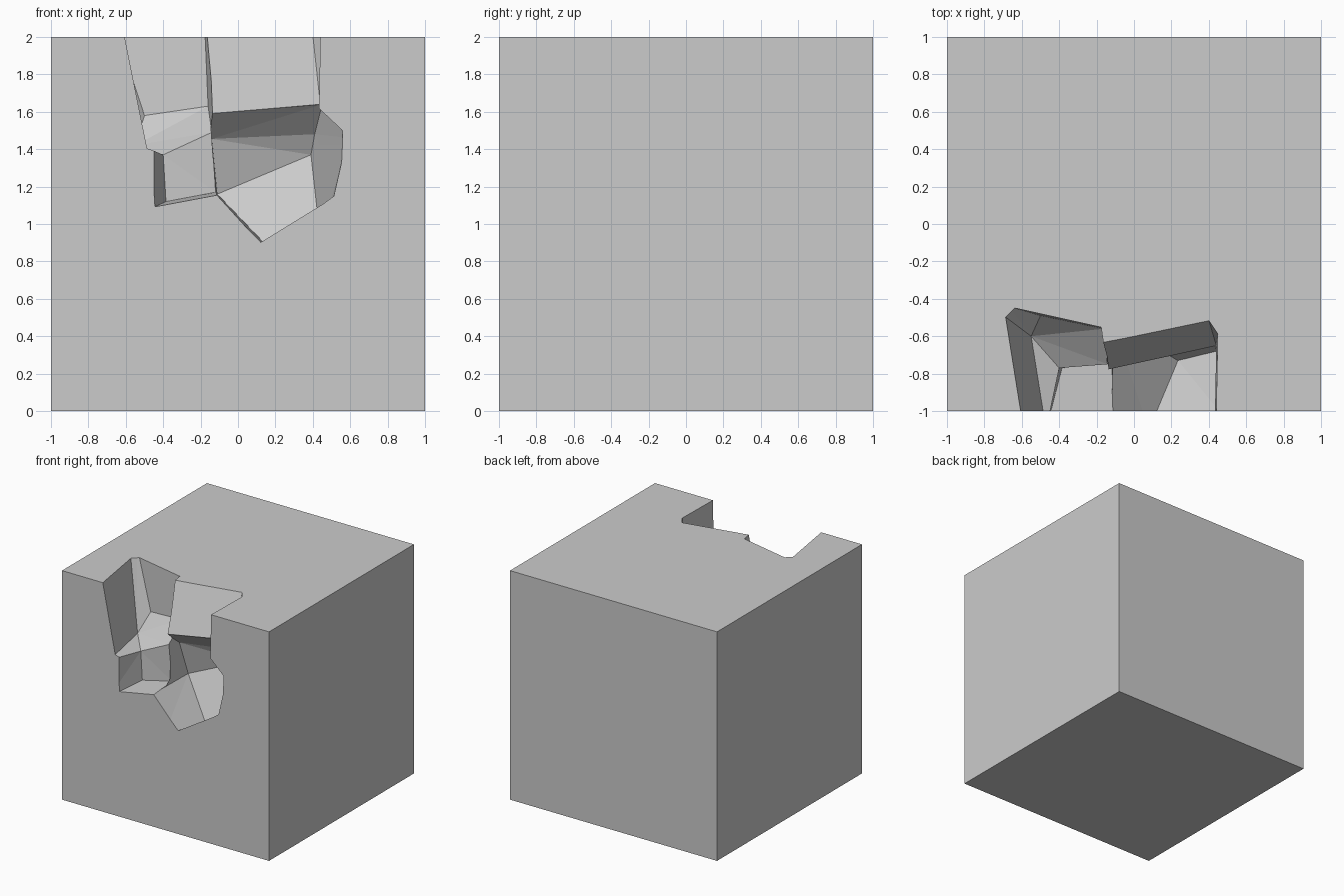
import bpy, bmesh
from mathutils import Vector

if "Cube" in bpy.data.objects:
    bpy.data.objects.remove(bpy.data.objects["Cube"])


def add_object(name, bm):
    mesh = bpy.data.meshes.new(name)
    bm.to_mesh(mesh)
    bm.free()
    ob = bpy.data.objects.new(name, mesh)
    bpy.context.scene.collection.objects.link(ob)
    return ob


def hull(name, points):
    bm = bmesh.new()
    for p in points:
        bm.verts.new(p)
    res = bmesh.ops.convex_hull(bm, input=bm.verts)
    loose = [v for v in bm.verts if not v.link_faces]
    bmesh.ops.delete(bm, geom=loose, context='VERTS')
    bmesh.ops.dissolve_limit(bm, angle_limit=0.03, verts=bm.verts, edges=bm.edges)
    bmesh.ops.recalc_face_normals(bm, faces=bm.faces)
    ob = add_object(name, bm)
    ob.hide_render = True
    return ob


def voronoi_cell(seed, seeds):
    bm = bmesh.new()
    bmesh.ops.create_cube(bm, size=2)
    bmesh.ops.translate(bm, verts=bm.verts, vec=(0, 0, 1))
    for other in sorted(seeds, key=lambda s: (s - seed).length):
        if other is seed:
            continue
        cut = bmesh.ops.bisect_plane(
            bm, geom=bm.verts[:] + bm.edges[:] + bm.faces[:], dist=1e-5,
            plane_co=(seed + other) / 2, plane_no=other - seed, clear_outer=True)
        rim = [e for e in cut['geom_cut'] if isinstance(e, bmesh.types.BMEdge)]
        if rim:
            bmesh.ops.edgeloop_fill(bm, edges=rim)
    bmesh.ops.recalc_face_normals(bm, faces=bm.faces)
    return bm


# Chunks that have fallen out of the front top edge
missing = [
    hull("missing_upper_left", [
        (-.61, -1.1, 2.1), (-.71, -.48, 2.1), (-.67, -.44, 2.1), (-.18, -.55, 2.1),
        (-.10, -1.1, 2.1), (-.50, -.49, 1.58), (-.16, -.56, 1.63), (-.55, -.60, 1.42),
        (-.40, -.77, 1.37), (-.14, -.75, 1.49), (-.47, -1.1, 1.40), (-.10, -1.1, 1.40)]),
    hull("missing_lower_left", [
        (-.47, -1.1, 1.43), (-.40, -.77, 1.37), (-.14, -.75, 1.49), (-.10, -1.1, 1.50),
        (-.47, -1.1, 1.08), (-.385, -.77, 1.12), (-.12, -.74, 1.17), (-.10, -1.1, 1.15)]),
    hull("missing_upper_right", [
        (-.185, -.60, 2.1), (.39, -.48, 2.1), (.45, -.57, 2.1), (.44, -1.1, 2.1),
        (-.20, -1.1, 2.1), (-.15, -.78, 1.59), (.44, -.65, 1.64), (.43, -1.1, 1.55),
        (-.15, -1.1, 1.50)]),
    hull("missing_lower_right", [
        (-.15, -.78, 1.59), (.45, -.64, 1.64), (.43, -1.1, 1.61), (.59, -1.1, 1.46),
        (.535, -1.1, 1.22), (.41, -.50, 1.48), (.39, -.45, 1.37), (-.14, -.61, 1.455),
        (-.11, -.53, 1.16), (-.12, -1.1, 1.16), (.08, -1.1, .94), (.235, -.73, .80),
        (.44, -.68, .92), (-.15, -1.1, 1.60)]),
]

# Centres of the fracture pieces: front, middle and back layers
front = [(-.8, -.7, 1.72), (.75, -.75, 1.7), (.1, -.3, 1.75), (-.4, -.25, 1.75),
         (-.75, -.8, 1.25), (.75, -.75, 1.15), (-.85, -.75, .8), (-.35, -.8, .72),
         (.45, -.75, .6), (.9, -.85, .75), (-.7, -.8, .25), (-.1, -.8, .2),
         (.42, -.8, .12), (.85, -.75, .25), (.1, -.9, .75), (.1, -.93, .58),
         (0, -.4, 1.25), (.2, -.3, 1.0)]
middle = [(-.85, -.2, 1.7), (-.45, .2, 1.75), (-.87, .2, 1.72), (.05, .1, 1.75),
          (.75, .05, 1.7), (.75, -.3, 1.75), (-.8, 0, 1.15), (-.2, .1, 1.1),
          (.75, -.35, 1.2), (.8, .2, 1.05), (-.7, -.1, .4), (0, 0, .4),
          (.75, -.25, .55), (.75, .25, .4)]
back = [(-.83, .75, 1.7), (-.35, .8, 1.75), (.3, .75, 1.75), (.8, .8, 1.7),
        (-.75, .75, 1.1), (-.1, .8, 1.1), (.75, .75, 1.05), (-.75, .7, .4),
        (-.1, .75, .35), (.75, .75, .45)]
seeds = [Vector(p) for p in front + middle + back]

# Fractured block pieces, with the missing chunks cut away
pieces = []
for i, seed in enumerate(seeds):
    ob = add_object(f"block_piece_{i + 1:02d}", voronoi_cell(seed, seeds))
    for cutter in missing:
        mod = ob.modifiers.new("cut", 'BOOLEAN')
        mod.operation = 'DIFFERENCE'
        mod.solver = 'EXACT'
        mod.object = cutter
    pieces.append(ob)

depsgraph = bpy.context.evaluated_depsgraph_get()
results = [bpy.data.meshes.new_from_object(ob.evaluated_get(depsgraph)) for ob in pieces]
for ob, mesh in zip(pieces, results):
    ob.modifiers.clear()
    ob.data = mesh
    if not mesh.polygons:
        bpy.data.objects.remove(ob)
for cutter in missing:
    bpy.data.objects.remove(cutter)
